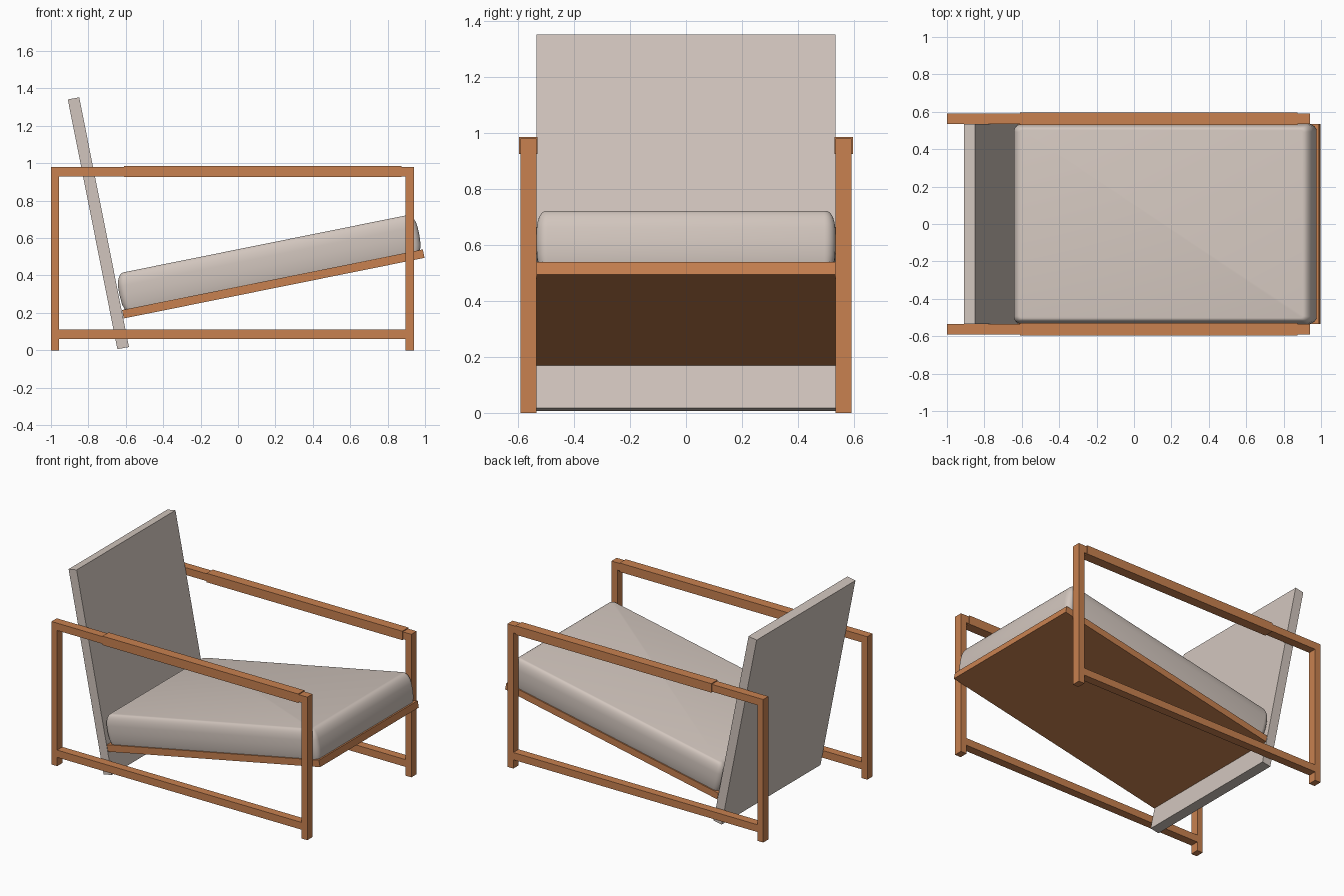
import bpy, bmesh, math
from mathutils import Matrix, Vector

if "Cube" in bpy.data.objects:
    bpy.data.objects.remove(bpy.data.objects["Cube"])


def material(name, rgb):
    m = bpy.data.materials.new(name)
    m.diffuse_color = (*rgb, 1)
    m.use_nodes = True
    m.node_tree.nodes["Principled BSDF"].inputs["Base Color"].default_value = m.diffuse_color
    return m


wood = material("orange_wood", (0.58, 0.22, 0.08))
fabric = material("beige_fabric", (0.64, 0.56, 0.51))


def finish(bm, name, mat):
    bmesh.ops.recalc_face_normals(bm, faces=bm.faces)
    me = bpy.data.meshes.new(name)
    bm.to_mesh(me)
    bm.free()
    me.materials.append(mat)
    ob = bpy.data.objects.new(name, me)
    bpy.context.collection.objects.link(ob)
    return ob


def slab(name, profile, y0, y1, mat):
    """Extrude an x-z outline from y0 to y1."""
    bm = bmesh.new()
    face = bm.faces.new([bm.verts.new((x, y0, z)) for x, z in profile])
    ext = bmesh.ops.extrude_face_region(bm, geom=[face])["geom"]
    bmesh.ops.translate(bm, vec=(0, y1 - y0, 0),
                        verts=[g for g in ext if isinstance(g, bmesh.types.BMVert)])
    return finish(bm, name, mat)


def box(name, x0, x1, y0, y1, z0, z1):
    return slab(name, [(x0, z0), (x1, z0), (x1, z1), (x0, z1)], y0, y1, wood)


# side frames with wrapped armrests
for side, s in (("left", -1), ("right", 1)):
    a, b = sorted((s * 0.535, s * 0.592))
    box(side + "_back_leg", -1.0, -0.957, a, b, 0, 0.98)
    box(side + "_front_leg", 0.895, 0.94, a, b, 0, 0.98)
    box(side + "_top_rail", -0.957, 0.895, a, b, 0.93, 0.98)
    box(side + "_bottom_rail", -0.957, 0.895, a, b, 0.06, 0.11)
    box(side + "_armrest", -0.61, 0.875, a - 0.005, b + 0.005, 0.925, 0.986)

# leaning back panel
slab("backrest", [(-0.645, 0.006), (-0.583, 0.017), (-0.849, 1.352), (-0.91, 1.341)],
     -0.535, 0.535, fabric)

# tilted seat board
slab("seat_board", [(-0.611, 0.17), (0.997, 0.494), (0.988, 0.539), (-0.62, 0.215)],
     -0.535, 0.535, wood)

# cushion: stacked rounded rectangles, drawn in at the top edge
length, half_w, height, radius, seg = 1.635, 0.535, 0.196, 0.04, 6
levels = [(0.012, 0.0), (0.003, 0.03), (0.0, 0.08)]
for i in range(1, 9):
    t = i / 8 * math.pi / 2
    levels.append((0.045 * (1 - math.cos(t)), 0.11 + (height - 0.11) * math.sin(t)))

bm = bmesh.new()
rings = []
for inset, h in levels:
    r = max(radius - inset * 0.6, 0.012)
    cx, cy = length / 2 - inset - r, half_w - inset * 0.7 - r
    ring = []
    for q, (sx, sy) in enumerate(((1, 1), (-1, 1), (-1, -1), (1, -1))):
        for k in range(seg + 1):
            ang = (q + k / seg) * math.pi / 2
            ring.append(bm.verts.new((sx * cx + r * math.cos(ang),
                                      sy * cy + r * math.sin(ang), h)))
    rings.append(ring)
for lo, hi in zip(rings, rings[1:]):
    n = len(lo)
    for i in range(n):
        bm.faces.new((lo[i], lo[(i + 1) % n], hi[(i + 1) % n], hi[i]))
bm.faces.new(rings[0][::-1])
bm.faces.new(rings[-1])
tilt = math.atan2(0.324, 1.608)
bmesh.ops.transform(bm, verts=bm.verts,
                    matrix=Matrix.Translation(Vector((0.184, 0, 0.377)))
                    @ Matrix.Rotation(-tilt, 4, 'Y'))
cushion = finish(bm, "seat_cushion", fabric)
bpy.context.view_layer.objects.active = cushion
cushion.select_set(True)
bpy.ops.object.shade_smooth_by_angle(angle=math.radians(40))
